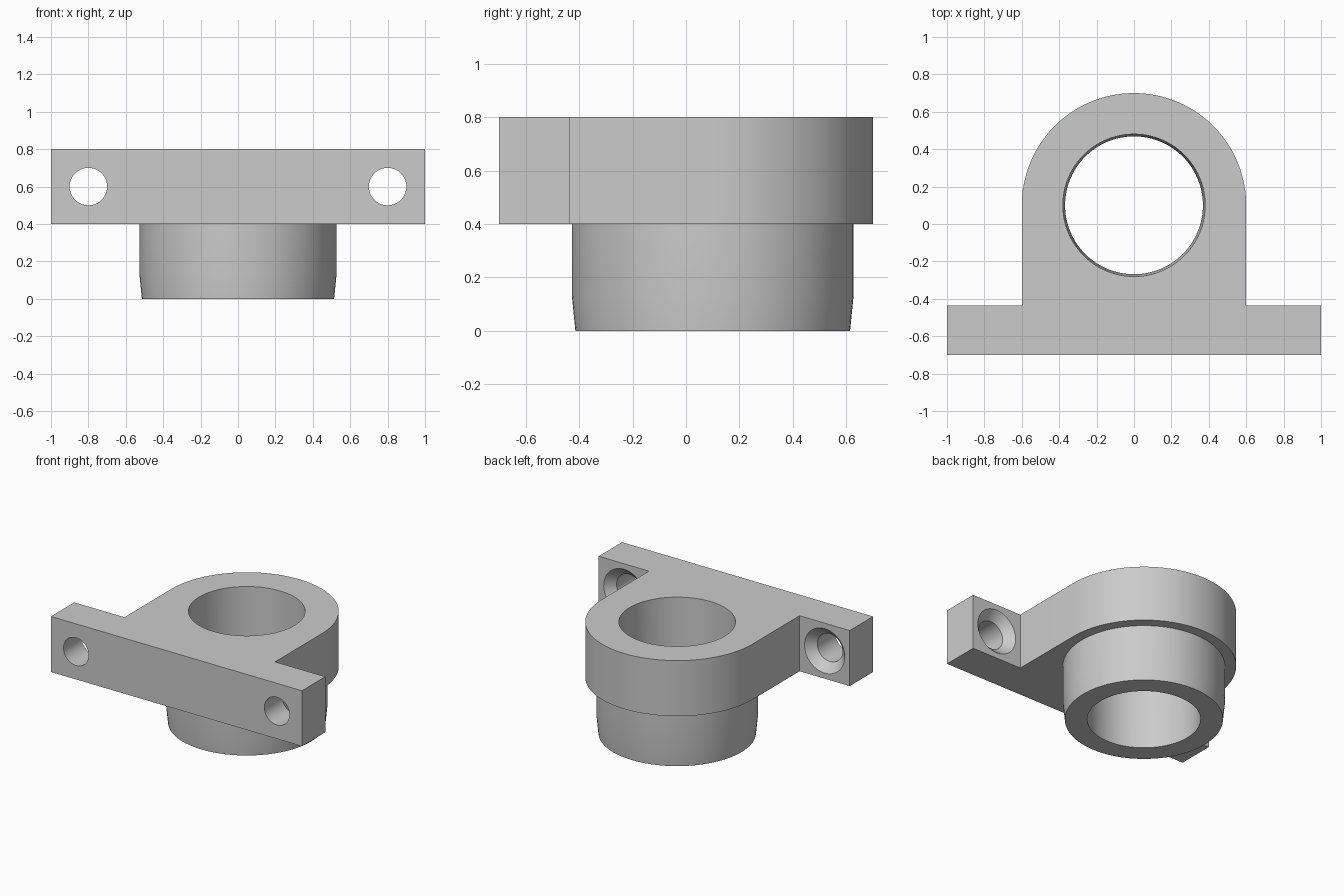
import bpy
import bmesh
from math import sin, cos, pi, radians
from mathutils import Matrix

cube = bpy.data.objects.get("Cube")
if cube:
    bpy.data.objects.remove(cube, do_unlink=True)

SEGMENTS = 96
CENTRE_Y = 0.1      # axis of the bore
FRONT, BACK = -0.7, -0.435

grey = bpy.data.materials.new("plain grey")
grey.use_nodes = True
colour = (0.6, 0.6, 0.6, 1)
grey.diffuse_color = colour
grey.node_tree.nodes["Principled BSDF"].inputs["Base Color"].default_value = colour


def finish(name, bm):
    bmesh.ops.recalc_face_normals(bm, faces=bm.faces)
    mesh = bpy.data.meshes.new(name)
    bm.to_mesh(mesh)
    bm.free()
    mesh.materials.append(grey)
    obj = bpy.data.objects.new(name, mesh)
    bpy.context.collection.objects.link(obj)
    return obj


def prism(name, outline, bottom, top):
    bm = bmesh.new()
    face = bm.faces.new([bm.verts.new((x, y, bottom)) for x, y in outline])
    extruded = bmesh.ops.extrude_face_region(bm, geom=[face])["geom"]
    verts = [v for v in extruded if isinstance(v, bmesh.types.BMVert)]
    bmesh.ops.translate(bm, verts=verts, vec=(0, 0, top - bottom))
    return finish(name, bm)


def turned(name, profile, matrix):
    """Solid of revolution from (radius, height) pairs, capped at both ends."""
    bm = bmesh.new()
    angles = [2 * pi * i / SEGMENTS for i in range(SEGMENTS)]
    rings = [[bm.verts.new((r * cos(a), r * sin(a), h)) for a in angles]
             for r, h in profile]
    for low, high in zip(rings, rings[1:]):
        for i in range(SEGMENTS):
            j = (i + 1) % SEGMENTS
            bm.faces.new((low[i], low[j], high[j], high[i]))
    bm.faces.new(rings[0])
    bm.faces.new(rings[-1])
    bmesh.ops.transform(bm, matrix=matrix, verts=bm.verts)
    return finish(name, bm)


def combine(target, tool, operation):
    mod = target.modifiers.new(operation.title(), "BOOLEAN")
    mod.operation = operation
    mod.solver = "EXACT"
    mod.object = tool
    bpy.context.view_layer.objects.active = target
    bpy.ops.object.modifier_apply(modifier=mod.name)
    bpy.data.objects.remove(tool, do_unlink=True)


# Flanged plate with a rounded back
arc = [(0.6 * cos(pi * i / 48), CENTRE_Y + 0.6 * sin(pi * i / 48)) for i in range(49)]
outline = [(-0.6, BACK), (-1, BACK), (-1, FRONT), (1, FRONT), (1, BACK), (0.6, BACK)] + arc
bracket = prism("bearing_bracket", outline, 0.4, 0.8)

# Boss below the plate, narrowing towards its lower end
axis = Matrix.Translation((0, CENTRE_Y, 0))
boss = turned("boss", [(0.514, 0), (0.527, 0.13), (0.527, 0.6)], axis)
combine(bracket, boss, "UNION")

# Slightly tapered bore through plate and boss
bore = turned("bore_cutter", [(0.367, -0.1), (0.382, 0.9)], axis)
combine(bracket, bore, "DIFFERENCE")

# Countersunk mounting holes, heads at the back
for side in (-1, 1):
    place = Matrix.Translation((side * 0.8, BACK, 0.6)) @ Matrix.Rotation(-pi / 2, 4, "X")
    hole = turned("hole_cutter", [(0.1, -0.4), (0.1, -0.06), (0.16, 0), (0.16, 0.05)], place)
    combine(bracket, hole, "DIFFERENCE")

bpy.ops.object.select_all(action="DESELECT")
bracket.select_set(True)
bpy.context.view_layer.objects.active = bracket
bpy.ops.object.shade_smooth_by_angle(angle=radians(30))
